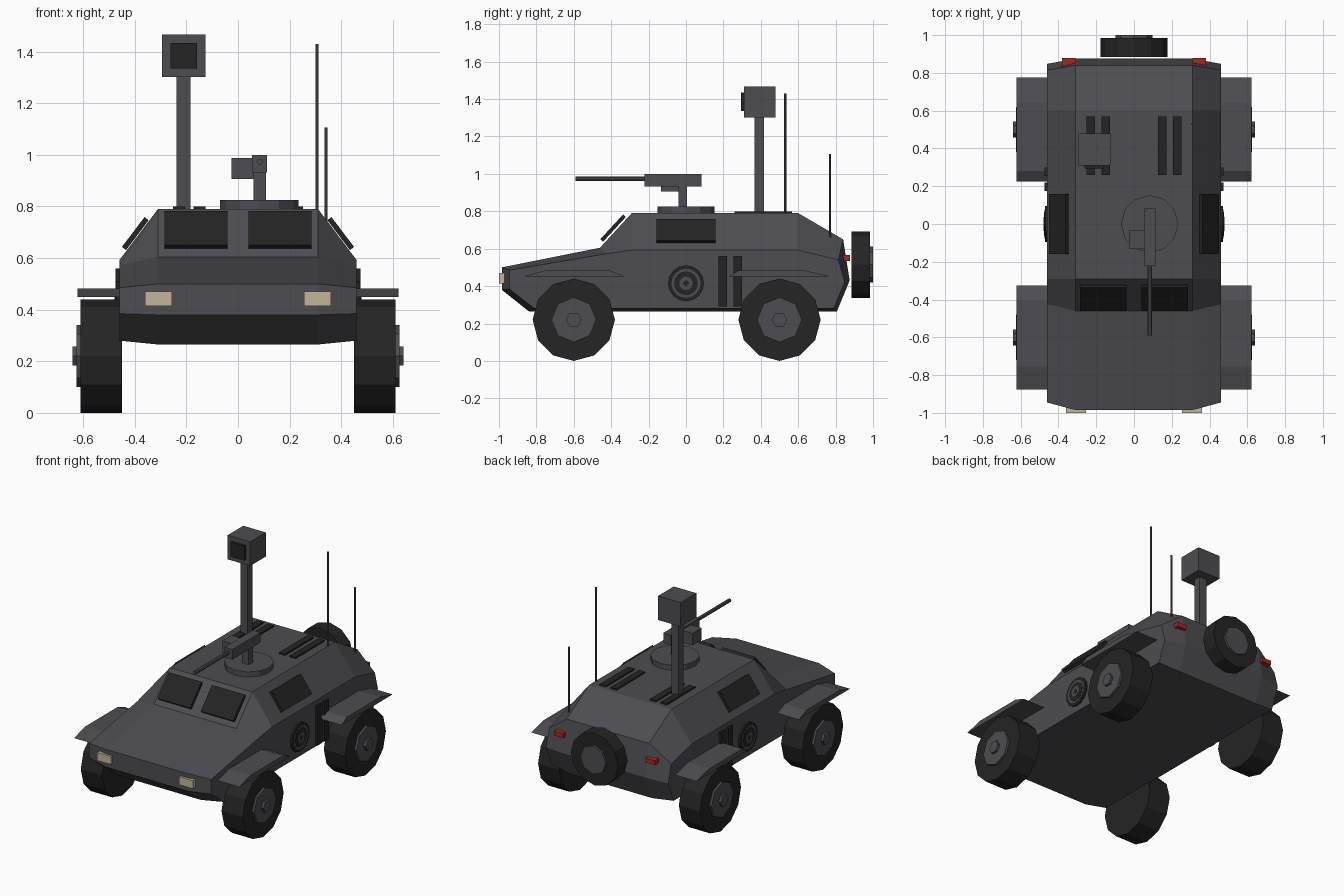
import bpy, bmesh, math
from mathutils import Matrix, Vector

cube = bpy.data.objects.get("Cube")
if cube:
    bpy.data.objects.remove(cube, do_unlink=True)


def material(name, r, g, b):
    m = bpy.data.materials.new(name)
    m.use_nodes = True
    m.diffuse_color = (r, g, b, 1)
    m.node_tree.nodes["Principled BSDF"].inputs["Base Color"].default_value = (r, g, b, 1)
    return m


GREY = material("armour grey", 0.075, 0.073, 0.082)
DARK = material("dark glass", 0.017, 0.017, 0.017)
RUBBER = material("tyre black", 0.018, 0.018, 0.018)
CREAM = material("headlight cream", 0.55, 0.46, 0.32)
RED = material("tail light red", 0.4, 0.02, 0.012)


def finish(name, bm, mat):
    bmesh.ops.recalc_face_normals(bm, faces=bm.faces)
    mesh = bpy.data.meshes.new(name)
    bm.to_mesh(mesh)
    bm.free()
    mesh.materials.append(mat)
    obj = bpy.data.objects.new(name, mesh)
    bpy.context.collection.objects.link(obj)
    return obj


def box(name, mat, x, y, z):
    """Box given by its (low, high) range on each axis."""
    bm = bmesh.new()
    bmesh.ops.create_cube(bm, size=1)
    for v in bm.verts:
        v.co = Vector([(lo + hi) / 2 + c * (hi - lo) for c, (lo, hi) in zip(v.co, (x, y, z))])
    return finish(name, bm, mat)


def slab(name, mat, centre, size, rotation):
    bm = bmesh.new()
    bmesh.ops.create_cube(bm, size=1)
    bm.transform(Matrix.Translation(centre) @ rotation @ Matrix.Diagonal((*size, 1)))
    return finish(name, bm, mat)


def cylinder(name, mat, centre, radius, depth, axis, sides):
    turn = {"X": Matrix.Rotation(math.pi / 2, 4, "Y"),
            "Y": Matrix.Rotation(math.pi / 2, 4, "X"),
            "Z": Matrix.Identity(4)}[axis]
    bm = bmesh.new()
    bmesh.ops.create_cone(bm, cap_ends=True, segments=sides, radius1=radius,
                          radius2=radius, depth=depth,
                          matrix=Matrix.Translation(centre) @ turn)
    return finish(name, bm, mat)


def loft(name, mat, rings):
    """Skin between side profiles, each given as (x, [(y, z), ...])."""
    bm = bmesh.new()
    loops = [[bm.verts.new((x, y, z)) for y, z in pts] for x, pts in rings]
    n = len(loops[0])
    for a, b in zip(loops, loops[1:]):
        for i in range(n):
            j = (i + 1) % n
            bm.faces.new((a[i], a[j], b[j], b[i]))
    bm.faces.new(loops[0])
    bm.faces.new(loops[-1])
    return finish(name, bm, mat)


# Hull: central profile with a narrower profile on each flank
inner = [(-0.985, 0.5), (-0.46, 0.605), (-0.29, 0.79), (0.6, 0.79), (0.84, 0.65),
         (0.875, 0.43), (0.807, 0.265), (-0.84, 0.265), (-0.985, 0.38)]
outer = [(-0.945, 0.485), (-0.425, 0.573), (-0.29, 0.592), (0.6, 0.592), (0.815, 0.54),
         (0.848, 0.42), (0.79, 0.28), (-0.81, 0.28), (-0.945, 0.385)]
loft("hull", GREY, [(-0.46, outer), (-0.31, inner), (0.31, inner), (0.46, outer)])

# Parts repeated on both sides
wind_angle = Matrix.Rotation(math.atan2(0.185, 0.17), 4, "X")
for s, side in ((1, "left"), (-1, "right")):

    def span(a, b):
        return tuple(sorted((s * a, s * b)))

    for end, y in (("front", -0.6), ("rear", 0.5)):
        cylinder(f"{side}_{end}_tyre", RUBBER, (s * 0.53, y, 0.22), 0.22, 0.16, "X", 12)
        cylinder(f"{side}_{end}_hub", GREY, (s * 0.612, y, 0.22), 0.12, 0.026, "X", 8)
        cylinder(f"{side}_{end}_hub_cap", GREY, (s * 0.625, y, 0.22), 0.042, 0.032, "X", 6)

    # Wedge-ended mudguards
    for end, ys in (("front", (-0.875, -0.755, -0.405, -0.325)),
                    ("rear", (0.225, 0.28, 0.64, 0.775))):
        guard = list(zip(ys, (0.45, 0.483, 0.483, 0.45)))
        loft(f"{side}_{end}_mudguard", GREY, [(s * 0.44, guard), (s * 0.622, guard)])

    # Glass
    slab(f"{side}_windscreen", DARK, (s * 0.1625, -0.39, 0.71),
         (0.245, 0.18, 0.02), wind_angle)
    slab(f"{side}_side_window", DARK, (s * 0.398, 0, 0.695), (0.145, 0.315, 0.02),
         Matrix.Rotation(s * math.atan2(0.198, 0.15), 4, "Y"))

    # Side slots and round ringed hatch
    for i, y in enumerate((0.197, 0.277)):
        box(f"{side}_side_slot_{i}", DARK, span(0.45, 0.475), (y - 0.023, y + 0.023), (0.29, 0.56))
    for i, r in enumerate((0.096, 0.078, 0.064, 0.036, 0.018)):
        cylinder(f"{side}_hatch_ring_{i}", GREY if i % 2 else DARK,
                 (s * (0.462 + i * 0.002), 0, 0.415), r, 0.02, "X", 16 if i < 4 else 4)

    # Roof louvres
    for i, x in enumerate((0.149, 0.229)):
        box(f"{side}_roof_louvre_{i}", DARK, span(x - 0.023, x + 0.023), (0.26, 0.568), (0.78, 0.8))

    box(f"{side}_headlight", CREAM, span(0.255, 0.36), (-1, -0.94), (0.415, 0.47))
    box(f"{side}_tail_light", RED, span(0.31, 0.38), (0.82, 0.878), (0.535, 0.565))

# Spare wheel
cylinder("spare_tyre", RUBBER, (0, 0.935, 0.515), 0.178, 0.1, "Y", 12)
cylinder("spare_hub", GREY, (0, 0.98, 0.515), 0.097, 0.04, "Y", 8)

# Gun mount
cylinder("turret_ring", GREY, (0.083, 0, 0.805), 0.152, 0.04, "Z", 12)
box("gun_post", GREY, (0.06, 0.108), (-0.04, 0.005), (0.8, 0.95))
box("gun_receiver", GREY, (0.055, 0.113), (-0.222, 0.082), (0.932, 1.0))
box("ammunition_box", GREY, (-0.025, 0.06), (-0.133, -0.033), (0.907, 0.988))
cylinder("gun_barrel", GREY, (0.084, -0.4, 0.973), 0.012, 0.38, "Y", 8)

# Sensor mast
box("mast", GREY, (-0.238, -0.184), (0.367, 0.418), (0.78, 1.31))
box("sensor_head", GREY, (-0.295, -0.125), (0.31, 0.478), (1.302, 1.466))
box("sensor_lens", DARK, (-0.262, -0.158), (0.295, 0.32), (1.335, 1.434))

# Aerials
cylinder("tall_aerial", GREY, (0.306, 0.53, 1.1), 0.006, 0.66, "Z", 6)
cylinder("short_aerial", GREY, (0.341, 0.77, 0.865), 0.006, 0.48, "Z", 6)
